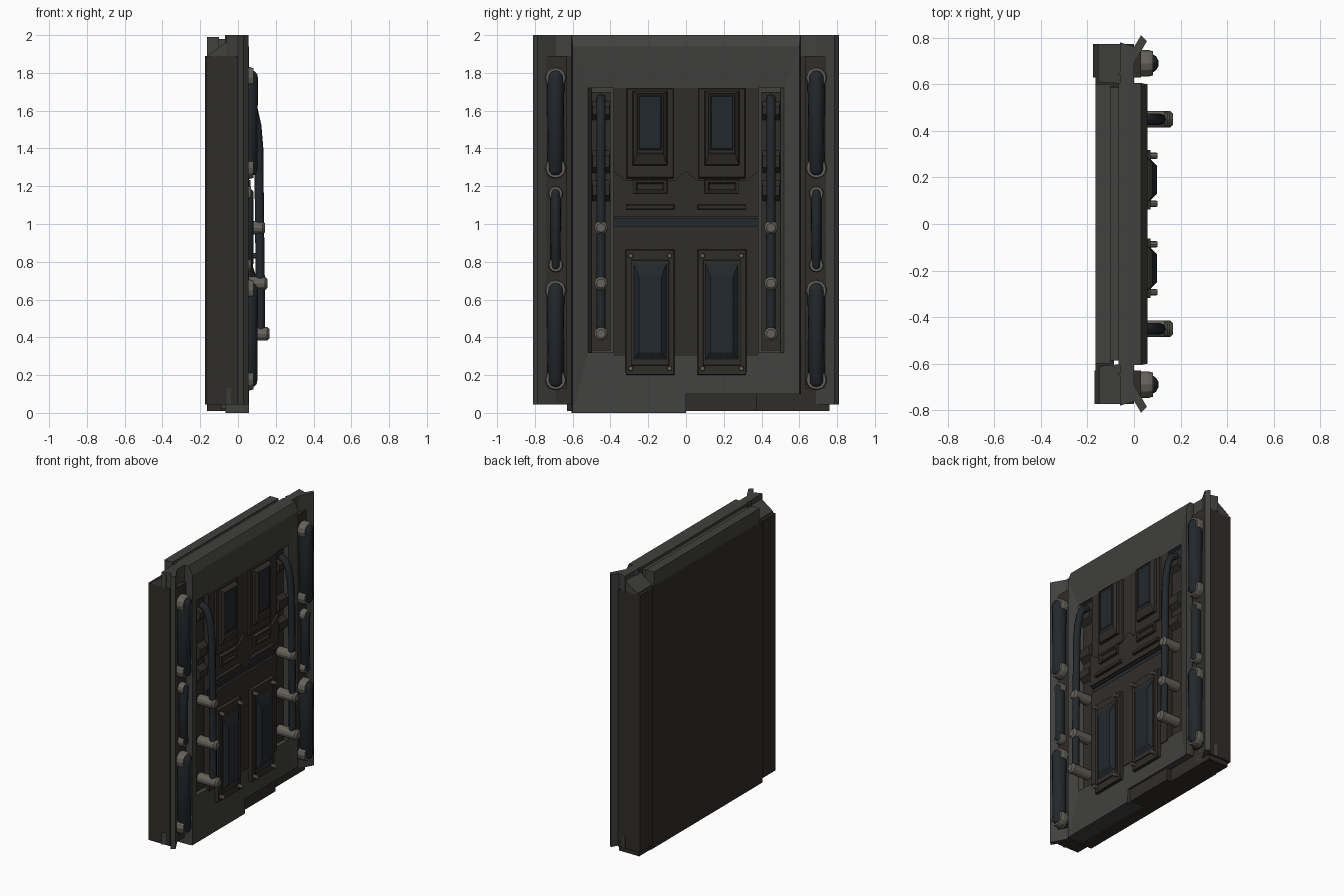
import bpy, bmesh, math
from mathutils import Matrix

if "Cube" in bpy.data.objects:
    bpy.data.objects.remove(bpy.data.objects["Cube"])


def material(name, rgb):
    m = bpy.data.materials.new(name)
    m.diffuse_color = (*rgb, 1)
    m.use_nodes = True
    m.node_tree.nodes["Principled BSDF"].inputs["Base Color"].default_value = m.diffuse_color
    return m


STEEL = material("frame_grey", (.052, .052, .05))
DARK = material("panel_brown", (.03, .026, .022))
GLASS = material("dark_glass", (.016, .021, .026))
BRASS = material("fitting_beige", (.13, .12, .10))


def finish(name, bm, mat, smooth=False):
    bmesh.ops.recalc_face_normals(bm, faces=bm.faces)
    me = bpy.data.meshes.new(name)
    bm.to_mesh(me)
    bm.free()
    me.materials.append(mat)
    ob = bpy.data.objects.new(name, me)
    bpy.context.collection.objects.link(ob)
    if smooth:
        for p in me.polygons:
            p.use_smooth = True
    return ob


def loft(name, rings, mat):
    """Rectangles (x, y0, y1, z0, z1) joined along x and capped."""
    bm = bmesh.new()
    loops = [[bm.verts.new((x, y, z)) for y, z in ((a, c), (b, c), (b, d), (a, d))]
             for x, a, b, c, d in rings]
    for p, q in zip(loops, loops[1:]):
        for i in range(4):
            j = (i + 1) % 4
            bm.faces.new((p[i], p[j], q[j], q[i]))
    bm.faces.new(loops[0])
    bm.faces.new(loops[-1])
    return finish(name, bm, mat)


def box(name, x0, x1, y0, y1, z0, z1, mat):
    return loft(name, [(x0, y0, y1, z0, z1), (x1, y0, y1, z0, z1)], mat)


def prism(name, pts, vec, mat):
    bm = bmesh.new()
    f = bm.faces.new([bm.verts.new(p) for p in pts])
    r = bmesh.ops.extrude_face_region(bm, geom=[f])
    bmesh.ops.translate(bm, vec=vec, verts=[v for v in r["geom"] if isinstance(v, bmesh.types.BMVert)])
    bm.faces.new([v for v in f.verts]) if not f.is_valid else None
    return finish(name, bm, mat)


def peg(name, x0, x1, y, z, r, mat, sides=12, tip=.8):
    """Round fitting standing out along x, with a chamfered tip."""
    bm = bmesh.new()
    loops = []
    for x, k in ((x0, r), (x1 - r * .35, r), (x1, r * tip)):
        loops.append([bm.verts.new((x, y + k * math.cos(2 * math.pi * i / sides),
                                    z + k * math.sin(2 * math.pi * i / sides))) for i in range(sides)])
    for p, q in zip(loops, loops[1:]):
        for i in range(sides):
            j = (i + 1) % sides
            bm.faces.new((p[i], p[j], q[j], q[i]))
    bm.faces.new(loops[0])
    bm.faces.new(loops[-1])
    return finish(name, bm, mat)


def capsule(name, x, y, z0, z1, rx, ry, mat):
    """Round-ended tube running along z."""
    bm = bmesh.new()
    bmesh.ops.create_uvsphere(bm, u_segments=14, v_segments=8, radius=1)
    h = (z1 - z0) / 2 - ry
    for v in bm.verts:
        s = 1 if v.co.z > -.01 else -1
        v.co = (x + v.co.x * rx, y + v.co.y * ry, (z0 + z1) / 2 + v.co.z * ry + s * h)
    return finish(name, bm, mat, True)


# back slab and main frame with sloped border and recess
box("back_slab", -.165, -.085, -.63, .635, .01, 1.89, DARK)
box("back_slab_top", -.165, -.1, -.6, .6, 1.88, 1.99, STEEL)
frame = loft("main_frame", [(-.1, -.585, .585, .02, 1.98), (-.066, -.585, .585, .02, 1.98),
                            (-.066, -.605, .605, 0, 2), (.03, -.605, .605, 0, 2),
                            (.057, -.6, .6, 0, 1.94), (.035, -.52, .52, .32, 1.72),
                            (.0, -.5, .5, .32, 1.72)], STEEL)

# notch in the lower right of the frame, with the blocks behind it
cutter = box("notch_cutter", -.3, .3, 0, .7, -.2, .1, STEEL)
cutter.hide_render = True
cutter.hide_set(True)
mod = frame.modifiers.new("notch", "BOOLEAN")
mod.object = cutter
mod.solver = "EXACT"
box("sill_block_inner", -.16, .035, 0, .375, .01, .1, DARK)
box("sill_block_outer", -.16, .0, .375, .76, .01, .1, DARK)

# centre door panel: lower half, groove bar, upper half
box("lower_panel", -.01, .042, -.385, .385, .3, .99, DARK)
box("groove_bar", -.01, .025, -.385, .385, .985, 1.04, GLASS)
loft("upper_panel", [(-.01, -.385, .385, 1.03, 1.73), (.035, -.385, .385, 1.03, 1.73)], DARK)
prism("upper_apron", [(.03, y, z) for y, z in (
    (-.385, 1.04), (.385, 1.04), (.385, 1.28), (.32, 1.23), (.06, 1.23), (0, 1.28),
    (-.06, 1.23), (-.32, 1.23), (-.385, 1.28))], (.02, 0, 0), DARK)

for s in (-1, 1):
    side = "right" if s > 0 else "left"
    c = .19 * s

    def pad(x, hw, z0, z1, mid=None):
        m = c if mid is None else mid * s
        return (x, m - hw, m + hw, z0, z1)

    # upper window with bevelled surround
    loft(side + "_window_column", [pad(.02, .13, 1.23, 1.72), pad(.045, .12, 1.25, 1.715)], DARK)
    loft(side + "_window_frame", [pad(.04, .093, 1.31, 1.705), pad(.065, .088, 1.315, 1.70),
                                  pad(.08, .07, 1.37, 1.69), pad(.072, .068, 1.375, 1.688)], DARK)
    loft(side + "_window_glass", [pad(.06, .068, 1.375, 1.688), pad(.078, .055, 1.4, 1.675)], GLASS)
    # vent slot and ledge
    loft(side + "_vent", [pad(.04, .092, 1.16, 1.235), pad(.066, .09, 1.163, 1.232),
                          pad(.066, .074, 1.175, 1.22), pad(.054, .066, 1.182, 1.212)], DARK)
    loft(side + "_ledge", [pad(.03, .13, 1.075, 1.105), pad(.07, .127, 1.08, 1.10)], DARK)
    # lower plate with raised pyramid-like glass and bolts
    loft(side + "_lower_plate", [pad(.03, .13, .2, .865), pad(.066, .127, .203, .862)], DARK)
    loft(side + "_lower_surround", [pad(.06, .1, .25, .81), pad(.074, .098, .253, .807),
                                    pad(.074, .09, .265, .80)], DARK)
    loft(side + "_lower_glass", [pad(.07, .09, .275, .80), pad(.098, .06, .32, .72)], GLASS)
    for by in (.087, .293):
        for bz in (.235, .832):
            peg(side + "_bolt", .06, .1, by * s, bz, .014, BRASS, 8)

    # ribs and rail behind the long pipe
    box(side + "_pipe_rail", -.01, .012, .45 * s - .05, .45 * s + .05, .33, 1.7, DARK)
    for z0, z1 in ((1.11, 1.24), (1.26, 1.4), (1.54, 1.66)):
        loft(side + "_rib", [pad(0, .05, z0, z1, .45), pad(.045, .045, z0 + .04, z1 - .04, .45)], DARK)

    # long bent pipe and its clips
    cu = bpy.data.curves.new(side + "_pipe", "CURVE")
    cu.dimensions = "3D"
    cu.bevel_depth = .024
    cu.bevel_resolution = 2
    cu.use_fill_caps = True
    path = [(.02, 1.665), (.06, 1.645), (.082, 1.6), (.1, 1.52), (.11, 1.4), (.114, 1.0), (.118, .7), (.12, .4)]
    sp = cu.splines.new("POLY")
    sp.points.add(len(path) - 1)
    for p, (x, z) in zip(sp.points, path):
        p.co = (x, .45 * s, z, 1)
    cu.materials.append(GLASS)
    pipe = bpy.data.objects.new(side + "_pipe", cu)
    bpy.context.collection.objects.link(pipe)
    bpy.ops.object.select_all(action="DESELECT")
    pipe.select_set(True)
    bpy.context.view_layer.objects.active = pipe
    bpy.ops.object.convert(target="MESH")
    for z, x in ((.98, .143), (.685, .155), (.418, .167)):
        peg(side + "_pipe_clip", .01, x, .45 * s, z, .036, BRASS, 12, .65)

    # side post, its front channel and the slanted outer fin
    back = -.175 if s > 0 else -.15 - .02
    loft(side + "_post", [(back, .63 * s, .772 * s, .045, 1.89), (0, .60 * s, .772 * s, .045, 1.89)], DARK)
    loft(side + "_post_top", [(back + .02, .61 * s, .772 * s, 1.88, 1.9),
                              (-.03, .60 * s, .772 * s, 1.88, 1.985)], STEEL)
    prism(side + "_outer_fin", [(x, y * s, .045) for x, y in (
        (-.07, .64), (.03, .81), (.055, .785), (-.025, .645))], (0, 0, 1.955), STEEL)
    box(side + "_channel_plate", -.02, .03, .63 * s, .752 * s, .13, 1.89, DARK)
    for z0, z1 in ((.045, .13), (1.89, 2)):
        loft(side + "_channel_end", [(-.06, .60 * s, .78 * s, z0, z1), (.0, .60 * s, .76 * s, z0, z1)], STEEL)

    # three short side tubes with collars
    for z0, z1, r in ((1.25, 1.82, .046), (.755, 1.19, .028), (.13, .695, .046)):
        y = .69 * s
        capsule(side + "_side_tube", .055 if r > .04 else .05, y, z0, z1, r + .006, r, GLASS)
        for z in (z0 + r, z1 - r):
            peg(side + "_tube_collar", .02, .082 if r > .04 else .07, y, z, r + .011, BRASS, 12, .9)
